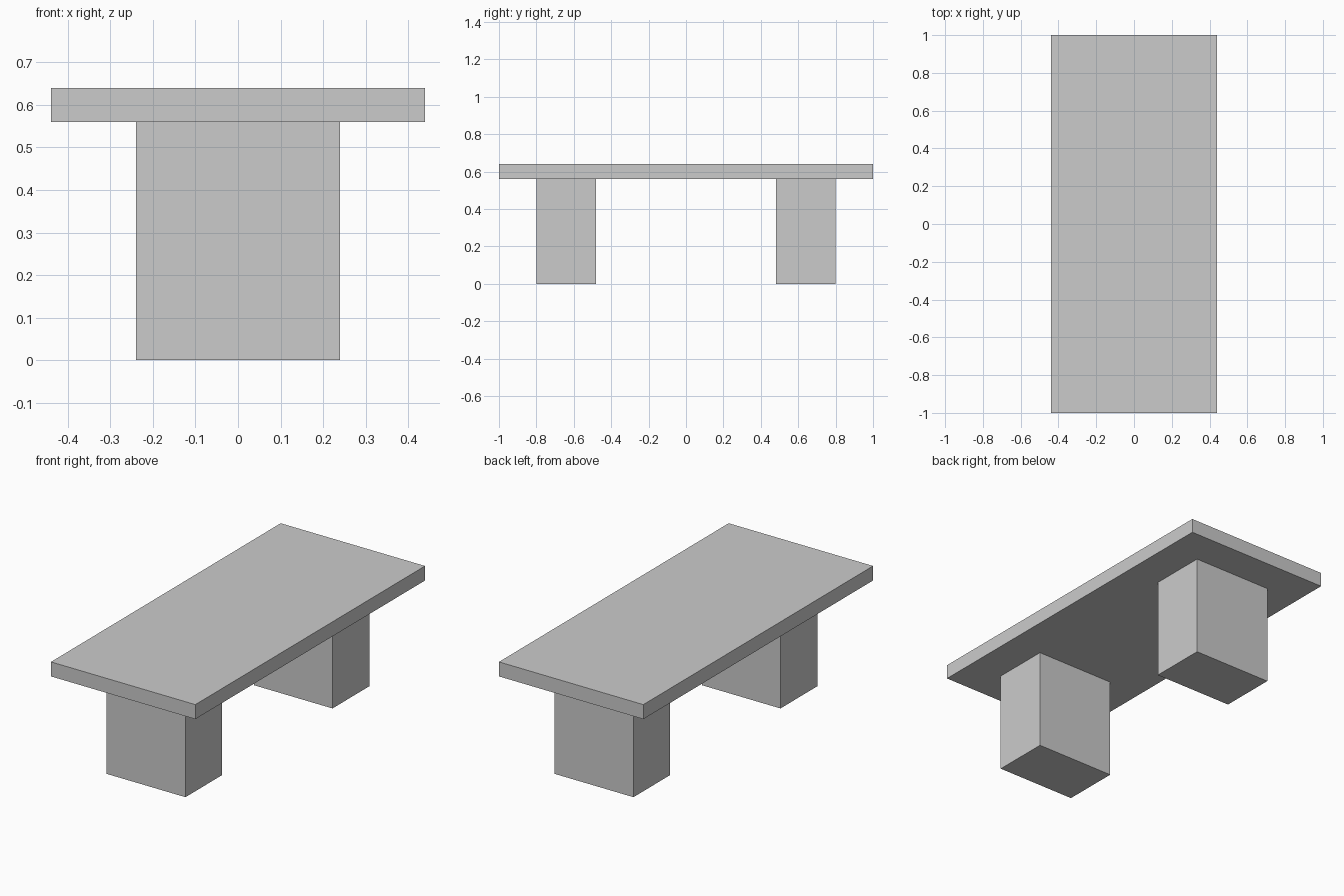
import bpy

cube = bpy.data.objects.get("Cube")
if cube:
    bpy.data.objects.remove(cube, do_unlink=True)

# Single flat grey
grey = bpy.data.materials.new("light_grey")
grey.use_nodes = True
colour = (0.6, 0.6, 0.6, 1)
grey.diffuse_color = colour
grey.node_tree.nodes["Principled BSDF"].inputs["Base Color"].default_value = colour


def box(name, size, centre):
    bpy.ops.mesh.primitive_cube_add(size=1, location=centre)
    obj = bpy.context.object
    obj.name = name
    obj.scale = size
    bpy.ops.object.transform_apply(location=False, rotation=False, scale=True)
    obj.data.materials.append(grey)
    return obj


leg_height = 0.56
top_thickness = 0.08

# Slab top
box("table_top", (0.88, 2, top_thickness), (0, 0, leg_height + top_thickness / 2))

# Block legs at both ends
for name, side in (("front_leg", -1), ("back_leg", 1)):
    box(name, (0.48, 0.32, leg_height), (0, side * 0.64, leg_height / 2))
